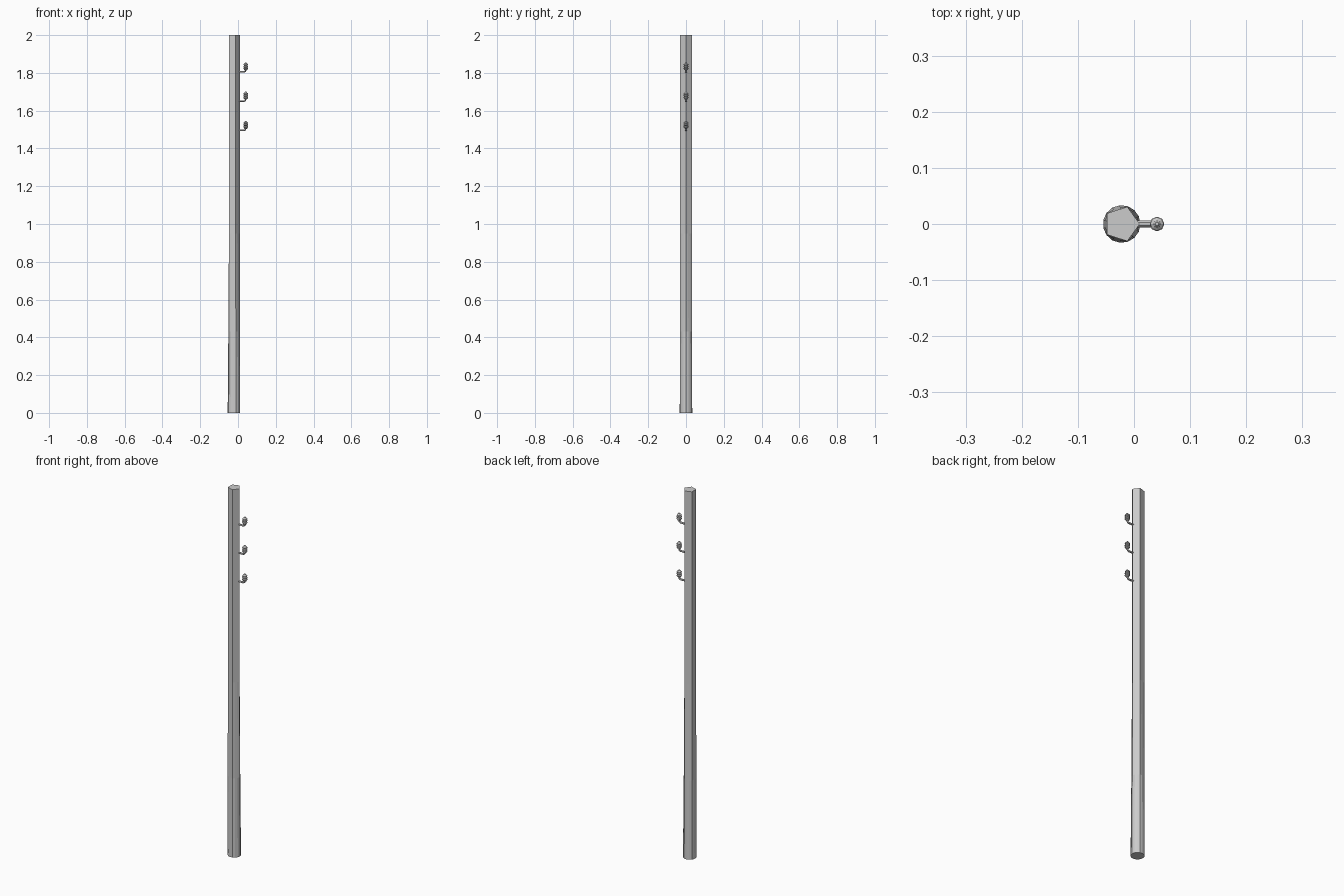
import bpy, bmesh, math

if "Cube" in bpy.data.objects:
    bpy.data.objects.remove(bpy.data.objects["Cube"])

CX = -0.022      # pole axis
R_TOP = 0.0322   # pentagon radius
R_BASE = 0.0335  # butt radius


def finish(name, bm):
    bmesh.ops.recalc_face_normals(bm, faces=bm.faces)
    me = bpy.data.meshes.new(name)
    bm.to_mesh(me)
    bm.free()
    ob = bpy.data.objects.new(name, me)
    bpy.context.collection.objects.link(ob)
    return ob


def loft(bm, rings):
    rows = [[bm.verts.new(p) for p in ring] for ring in rings]
    n = len(rows[0])
    for a, b in zip(rows, rows[1:]):
        for i in range(n):
            j = (i + 1) % n
            bm.faces.new((a[i], a[j], b[j], b[i]))
    bm.faces.new(rows[0][::-1])
    bm.faces.new(rows[-1])


# Pole: round-ish butt that blends into a pentagonal shaft
def pole_ring(z, blend):
    pts = []
    for i in range(15):
        a = 2 * math.pi * i / 15
        off = (a + math.pi / 5) % (2 * math.pi / 5) - math.pi / 5
        to_flat = math.pi / 5 - abs(off)
        pent = R_TOP * math.cos(math.pi / 5) / math.cos(to_flat)
        r = R_BASE * (1 - blend) + pent * blend
        pts.append((CX + r * math.cos(a), r * math.sin(a), z))
    return pts


bm = bmesh.new()
loft(bm, [pole_ring(0, 0), pole_ring(0.43, 0.55), pole_ring(0.95, 1), pole_ring(2, 1)])
bmesh.ops.dissolve_limit(bm, angle_limit=0.002, verts=bm.verts, edges=bm.edges)
finish("pole", bm)

# Insulator profile: (radius, height above bracket bottom)
PROFILE = [(0.005, 0.012), (0.009, 0.015), (0.009, 0.018), (0.013, 0.021), (0.013, 0.025),
           (0.008, 0.028), (0.013, 0.031), (0.013, 0.035), (0.008, 0.038),
           (0.013, 0.041), (0.012, 0.045), (0.007, 0.049), (0.003, 0.054)]


def insulator(k, z):
    x = 0.041
    bm = bmesh.new()
    loft(bm, [[(x + r * math.cos(i * math.pi / 4), r * math.sin(i * math.pi / 4), z + h)
               for i in range(8)] for r, h in PROFILE])
    finish(f"insulator_{k}", bm)
    # Bent bracket: horizontal arm turning up into a pin
    bm = bmesh.new()
    path = [(-0.002, 0.004, 0, 1), (0.033, 0.004, 0, 1), (0.039, 0.007, -0.7, 0.7), (0.041, 0.02, -1, 0)]
    rings = []
    for px, pz, nx, nz in path:
        ring = []
        for i in range(6):
            a = i * math.pi / 3
            c, s = 0.006 * math.cos(a), 0.0045 * math.sin(a)
            ring.append((px + nx * s, c, z + pz + nz * s))
        rings.append(ring)
    loft(bm, rings)
    finish(f"bracket_{k}", bm)


for k in range(3):
    insulator(k + 1, 1.492 + 0.1545 * k)
